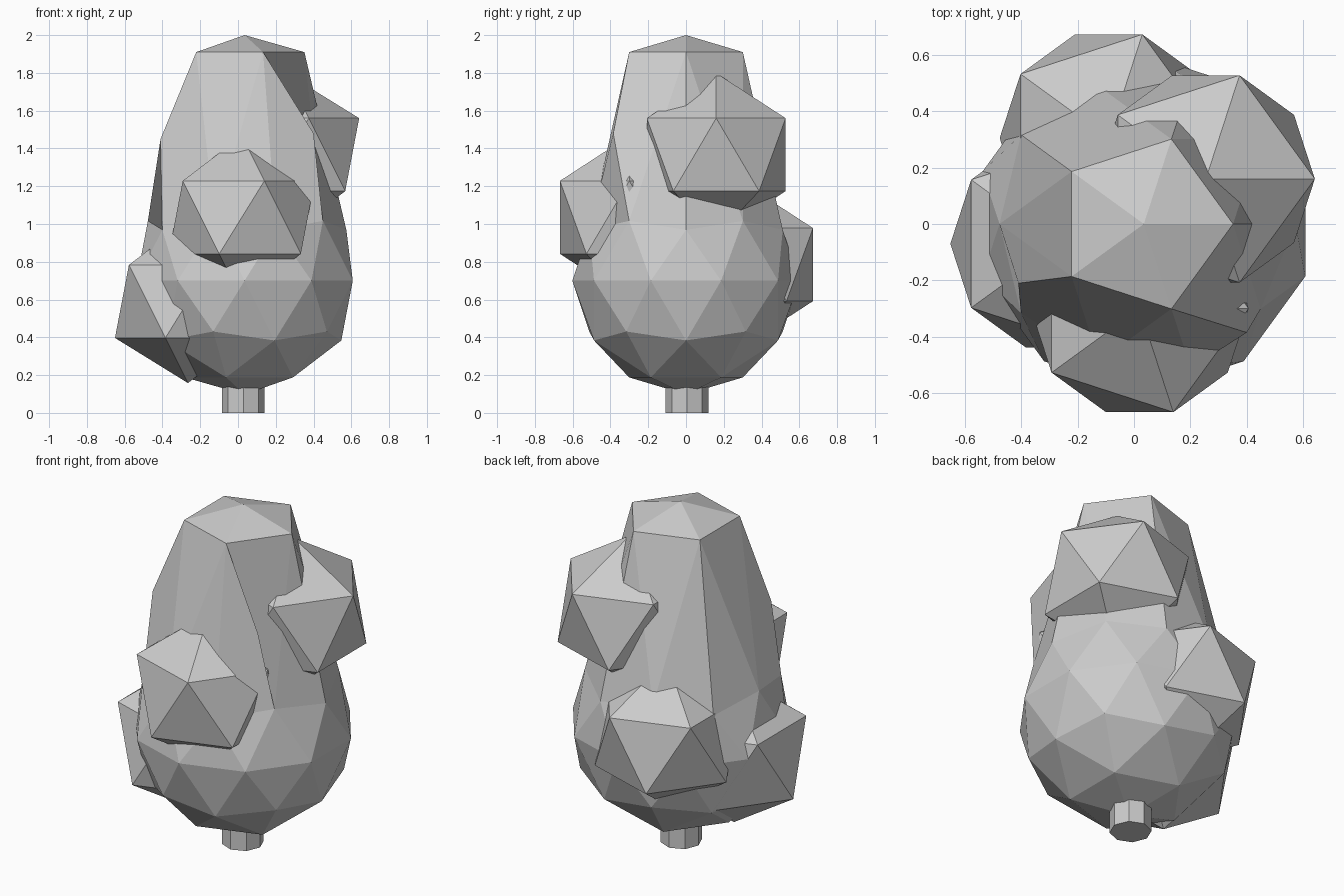
import bpy, bmesh
from mathutils import Vector

if "Cube" in bpy.data.objects:
    bpy.data.objects.remove(bpy.data.objects["Cube"])

BODY = Vector((0.035, 0, 0.7))


def make_object(name, bm, location):
    mesh = bpy.data.meshes.new(name)
    bm.to_mesh(mesh)
    bm.free()
    obj = bpy.data.objects.new(name, mesh)
    obj.location = location
    bpy.context.collection.objects.link(obj)
    return obj


def push_edge(bm, a, b, target):
    """Split the edge nearest between a and b and move its midpoint to target."""
    va, vb = (min(bm.verts, key=lambda v: (v.co + BODY - Vector(p)).length) for p in (a, b))
    edge = bm.edges.get((va, vb))
    if edge is None:
        return
    res = bmesh.ops.subdivide_edges(bm, edges=[edge], cuts=1)
    for item in res["geom_inner"]:
        if isinstance(item, bmesh.types.BMVert):
            item.co = Vector(target) - BODY


# Main foliage: faceted ball with its cap drawn upward
bm = bmesh.new()
bmesh.ops.create_icosphere(bm, subdivisions=2, radius=0.602)
for v in bm.verts:
    if v.co.z > 0.42:
        v.co.z += 0.698
# Two bulging ridges on the front corners
push_edge(bm, (-0.22, -0.19, 1.91), (-0.39, -0.315, 0.97), (-0.41, -0.21, 1.45))
push_edge(bm, (0.135, -0.30, 1.91), (0.45, -0.30, 1.015), (0.40, -0.385, 1.48))
make_object("main_foliage", bm, BODY)

# Side foliage clumps spiralling up the tree
clumps = {
    "left_clump": (-0.265, -0.07, 0.59),
    "back_clump": (-0.09, 0.305, 0.785),
    "front_clump": (0.02, -0.30, 1.035),
    "right_clump": (0.255, 0.16, 1.367),
}
for name, pos in clumps.items():
    bm = bmesh.new()
    bmesh.ops.create_icosphere(bm, subdivisions=1, radius=0.432)
    make_object(name, bm, pos)

# Trunk: short octagonal post
bm = bmesh.new()
bmesh.ops.create_cone(bm, cap_ends=True, segments=8, radius1=0.113, radius2=0.113, depth=0.3)
make_object("trunk", bm, (0.028, 0.005, 0.15))
